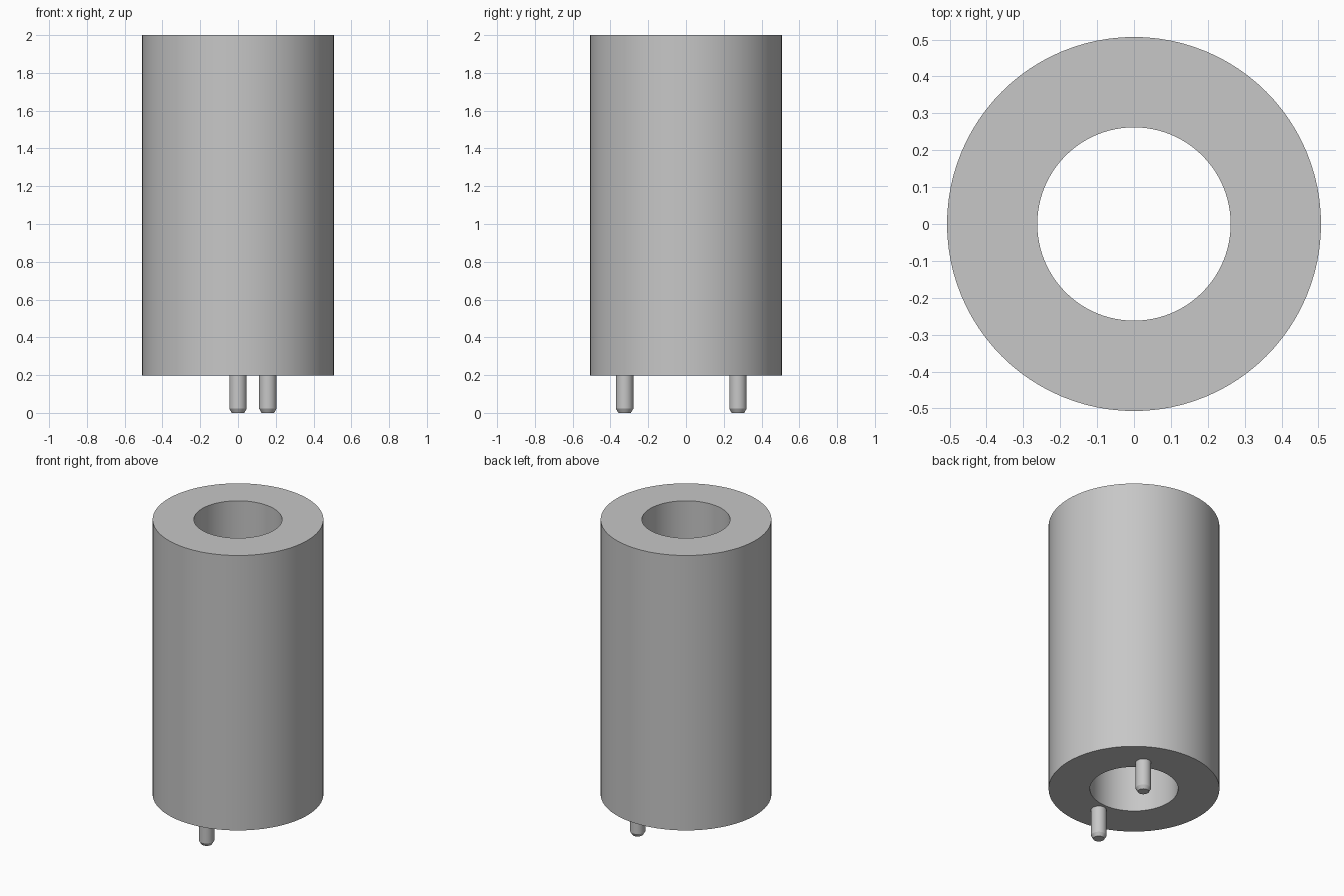
import bpy, bmesh, math

cube = bpy.data.objects.get("Cube")
if cube:
    bpy.data.objects.remove(cube, do_unlink=True)

grey = bpy.data.materials.new("plain grey")
grey.use_nodes = True
colour = (0.57, 0.57, 0.57, 1)
grey.diffuse_color = colour
grey.node_tree.nodes["Principled BSDF"].inputs["Base Color"].default_value = colour


def lathe(name, profile, location, steps, closed):
    """Spin an (r, z) profile around the z axis."""
    bm = bmesh.new()
    verts = [bm.verts.new((r, 0, z)) for r, z in profile]
    edges = [bm.edges.new(pair) for pair in zip(verts, verts[1:])]
    if closed:
        edges.append(bm.edges.new((verts[-1], verts[0])))
    bmesh.ops.spin(bm, geom=verts + edges, cent=(0, 0, 0), axis=(0, 0, 1),
                   angle=math.tau, steps=steps, use_duplicate=False)
    bmesh.ops.remove_doubles(bm, verts=bm.verts, dist=0.0001)
    bmesh.ops.recalc_face_normals(bm, faces=bm.faces)
    mesh = bpy.data.meshes.new(name)
    bm.to_mesh(mesh)
    bm.free()
    mesh.materials.append(grey)
    obj = bpy.data.objects.new(name, mesh)
    obj.location = location
    bpy.context.collection.objects.link(obj)
    bpy.ops.object.select_all(action="DESELECT")
    obj.select_set(True)
    bpy.context.view_layer.objects.active = obj
    bpy.ops.object.shade_smooth_by_angle(angle=math.radians(30))
    return obj


# Hollow cylindrical body, open right through
BASE, TOP, OUTER, INNER = 0.198, 2.0, 0.507, 0.262
lathe("body_tube", [(INNER, BASE), (OUTER, BASE), (OUTER, TOP), (INNER, TOP)],
      (0, 0, 0), 96, True)

# Two chamfered pins under the body
pin = [(0, 0), (0.033, 0), (0.046, 0.022), (0.046, BASE), (0, BASE)]
for name, x, y in (("front_pin", 0, -0.325), ("back_pin", 0.158, 0.275)):
    lathe(name, pin, (x, y, 0), 32, False)
